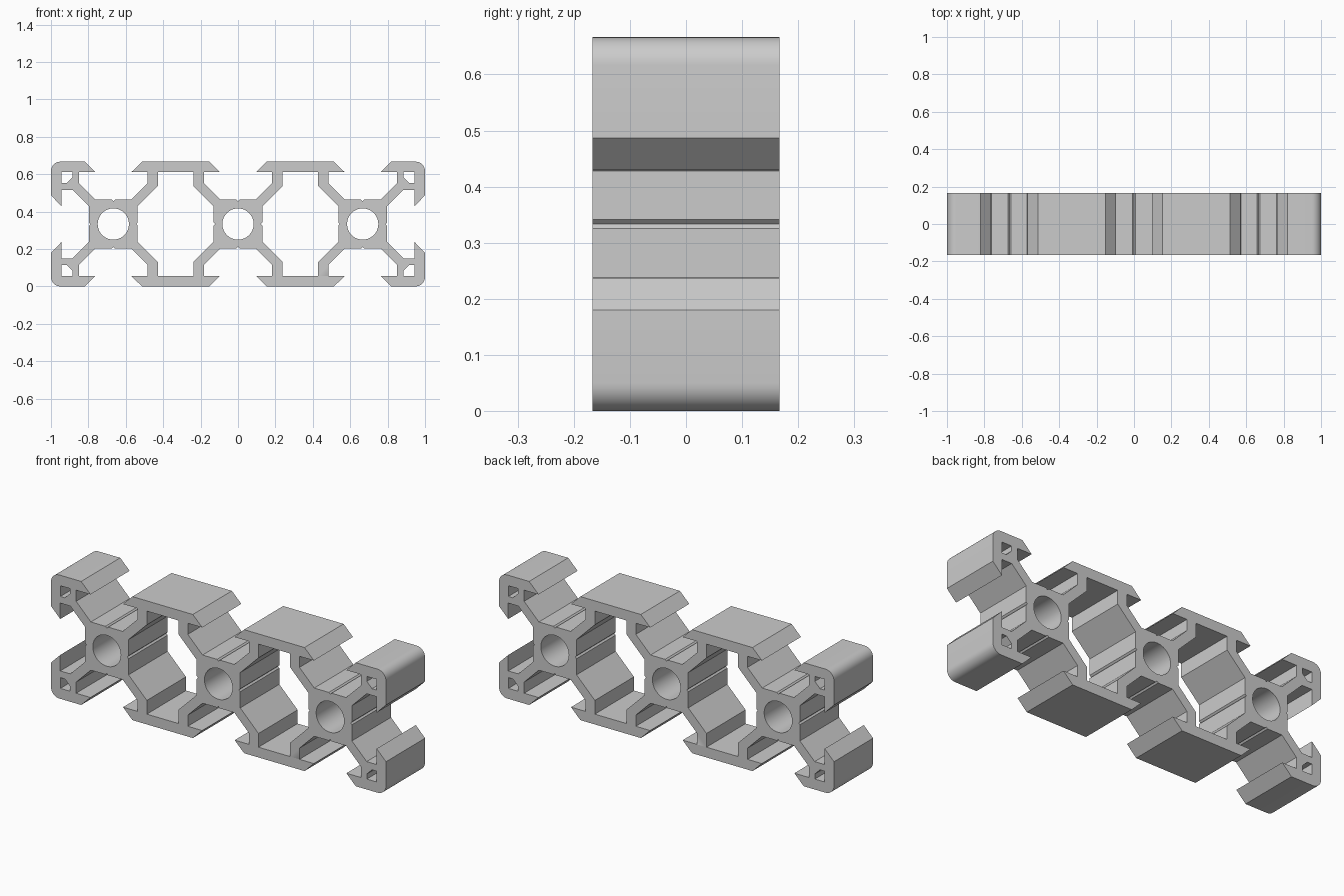
import bpy, bmesh, math
from mathutils import Matrix, Vector

cube = bpy.data.objects.get("Cube")
if cube:
    bpy.data.objects.remove(cube)

PITCH = 2 / 3          # spacing of the three square cells
HALF = PITCH / 2       # half height of the bar
CORE = 0.13            # half width of each core
LIP = 0.278            # inner side of the outer wall
ROUND = 0.05           # corner radius
ARM = 0.035            # sideways offset of the diagonal arm faces

aluminium = bpy.data.materials.new("aluminium grey")
aluminium.use_nodes = True
colour = (0.6, 0.6, 0.6, 1)
aluminium.diffuse_color = colour
aluminium.node_tree.nodes["Principled BSDF"].inputs["Base Color"].default_value = colour


def mirrored(half):
    """Complete a path that ends on the line x = 0."""
    return half + [(-x, y) for x, y in reversed(half[:-1])]


# One V-shaped slot, facing up, running from right to left
slot = mirrored([(0.153, HALF), (0.097, LIP), (0.183, LIP), (0.183, 0.183 + ARM),
                 (CORE - ARM, CORE), (0.008, CORE), (0, CORE - 0.008)])


def place(path, cx, angle=0):
    rot = Matrix.Rotation(math.radians(angle), 2)
    return [rot @ Vector(p) + Vector((cx, 0)) for p in path]


def arc(cx, cy, r, start, sweep, n):
    return [Vector((cx + r * math.cos(math.radians(start + sweep * i / n)),
                    cy + r * math.sin(math.radians(start + sweep * i / n))))
            for i in range(n + 1)]


def corner(sx, sy, start):
    return arc(sx * (1 - ROUND), sy * (HALF - ROUND), ROUND, start, 90, 8)


# Outer outline, anticlockwise from the right end
outline = place(slot, PITCH, -90)
outline += corner(1, 1, 0)
for cx in (PITCH, 0, -PITCH):
    outline += place(slot, cx)
outline += corner(-1, 1, 90)
outline += place(slot, -PITCH, 90)
outline += corner(-1, -1, 180)
for cx in (-PITCH, 0, PITCH):
    outline += place(slot, cx, 180)
outline += corner(1, -1, 270)
loops = [outline]

# Round bore through each core
for cx in (-PITCH, 0, PITCH):
    loops.append(arc(cx, 0, 0.0835, 0, 360, 64)[:-1])

# Large chamber between neighbouring cores
post = HALF - 0.239
wall = HALF - CORE
side = [(post, LIP), (post, 0.239 - ARM), (wall, CORE - ARM), (wall, 0.008),
        (wall + 0.008, 0), (wall, -0.008), (wall, ARM - CORE),
        (post, ARM - 0.239), (post, -LIP)]
for cx in (-HALF, HALF):
    loops.append(place(side, cx) + place(side, cx, 180))

# Small chamfered pocket in each outer corner
pocket = [(0.277, 0.277), (0.219, 0.277), (0.219, 0.25), (0.25, 0.219), (0.277, 0.219)]
for sx in (-1, 1):
    for sy in (-1, 1):
        loops.append([Vector((sx * (PITCH + x), sy * y)) for x, y in pocket])

# Fill the profile and extrude it along y
curve = bpy.data.curves.new("bar_profile", 'CURVE')
curve.dimensions = '2D'
curve.fill_mode = 'BOTH'
curve.extrude = 1 / 6
for loop in loops:
    spline = curve.splines.new('POLY')
    spline.points.add(len(loop) - 1)
    for point, co in zip(spline.points, loop):
        point.co = (co[0], co[1], 0, 1)
    spline.use_cyclic_u = True
helper = bpy.data.objects.new("bar_profile", curve)
bpy.context.collection.objects.link(helper)
bpy.context.view_layer.update()
evaluated = helper.evaluated_get(bpy.context.evaluated_depsgraph_get())
mesh = bpy.data.meshes.new_from_object(evaluated)
bpy.data.objects.remove(helper)

mesh.transform(Matrix.Translation((0, 0, HALF)) @ Matrix.Rotation(math.pi / 2, 4, 'X'))
bm = bmesh.new()
bm.from_mesh(mesh)
bmesh.ops.remove_doubles(bm, verts=bm.verts, dist=0.0001)
bmesh.ops.recalc_face_normals(bm, faces=bm.faces)
bm.to_mesh(mesh)
bm.free()
mesh.materials.clear()
mesh.materials.append(aluminium)

bar = bpy.data.objects.new("slotted_bar", mesh)
bpy.context.collection.objects.link(bar)
bpy.ops.object.select_all(action='DESELECT')
bar.select_set(True)
bpy.context.view_layer.objects.active = bar
bpy.ops.object.shade_smooth_by_angle(angle=math.radians(30))
